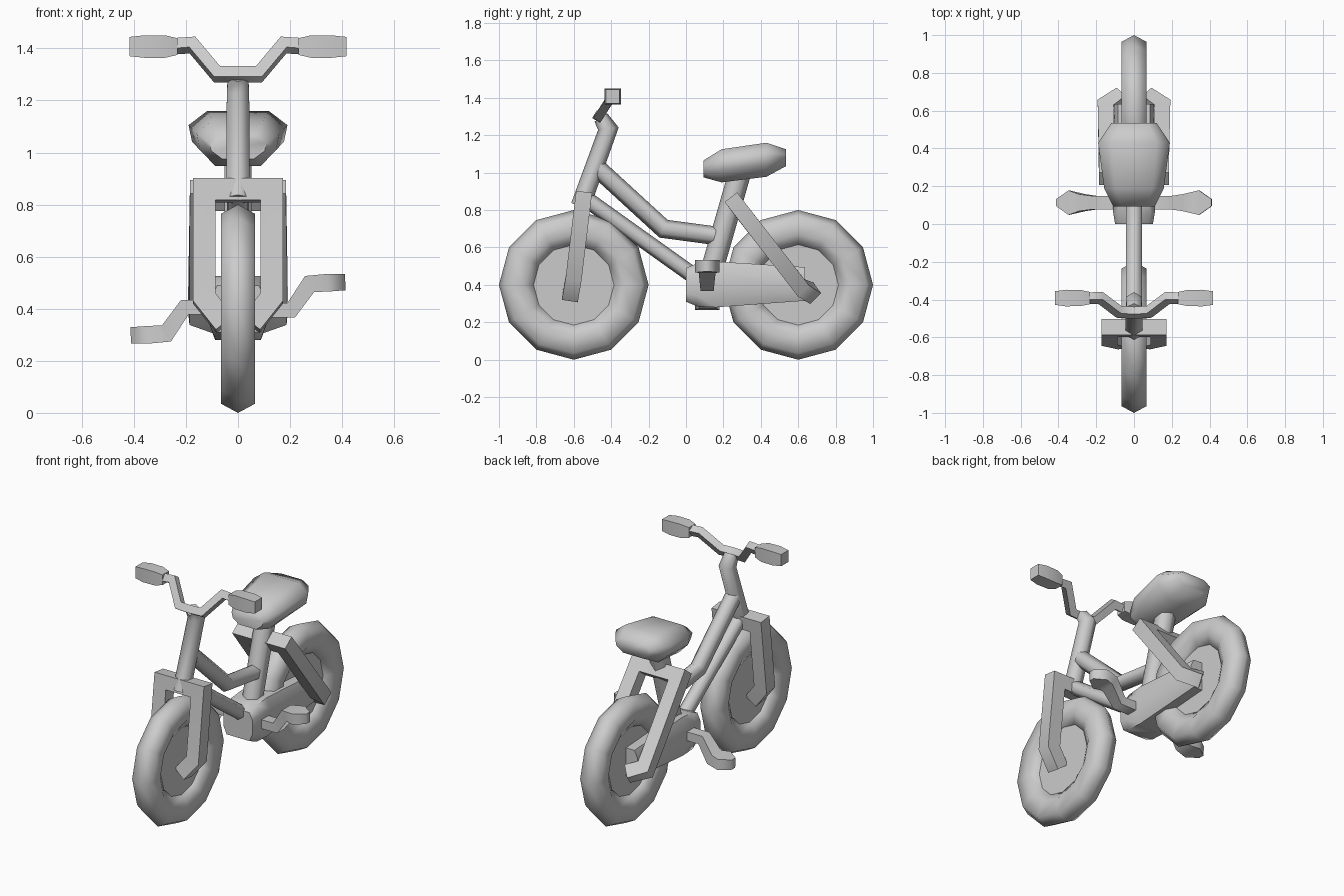
import bpy, bmesh, math
from mathutils import Vector

if "Cube" in bpy.data.objects:
    bpy.data.objects.remove(bpy.data.objects["Cube"])


def skin(name, rings, closed=False, angle=65):
    """Join a row of equal-sized vertex rings into one mesh object."""
    bm = bmesh.new()
    rows = [[bm.verts.new(p) for p in r] for r in rings]
    n = len(rows[0])
    pairs = list(zip(rows, rows[1:])) + ([(rows[-1], rows[0])] if closed else [])
    for a, b in pairs:
        for i in range(n):
            j = (i + 1) % n
            bm.faces.new((a[i], a[j], b[j], b[i]))
    if not closed:
        bm.faces.new(rows[0])
        bm.faces.new(rows[-1])
    bmesh.ops.recalc_face_normals(bm, faces=bm.faces)
    me = bpy.data.meshes.new(name)
    for f in bm.faces:
        f.smooth = True
    bm.to_mesh(me)
    bm.free()
    me.set_sharp_from_angle(angle=math.radians(angle))
    ob = bpy.data.objects.new(name, me)
    bpy.context.collection.objects.link(ob)
    return ob


def tube(name, path, sizes, side, sides=4):
    """Mitred tube; sizes = half widths (along side axis, across it)."""
    pts = [Vector(p) for p in path]
    if isinstance(sizes, (int, float)):
        sizes = [(sizes, sizes)] * len(pts)
    rings = []
    for i, p in enumerate(pts):
        d0 = (p - pts[i - 1]).normalized() if i else (pts[1] - p).normalized()
        d1 = (pts[i + 1] - p).normalized() if i < len(pts) - 1 else d0
        t = (d0 + d1).normalized()
        s = Vector(side)
        u = (s - t * s.dot(t)).normalized()
        v = t.cross(u)
        mitre = 1 / max(t.dot(d0), 0.6)
        k = 1 / math.cos(math.pi / sides)
        ring = []
        for j in range(sides):
            a = (j + 0.5) * 2 * math.pi / sides
            ring.append(p + u * math.cos(a) * k * sizes[i][0]
                        + v * math.sin(a) * k * sizes[i][1] * mitre)
        rings.append(ring)
    return skin(name, rings)


def both(half):
    """Mirror a half path across x = 0 (first point lies at x = 0)."""
    return [(-x, y, z) for x, y, z in half[:0:-1]] + half


# wheels: hexagonal tyre section swept in 12 steps, plus a solid disc
section = [(0, .4), (.065, .365), (.065, .27), (.03, .215), (-.03, .215), (-.065, .27), (-.065, .365)]
for label, cy in (("front", -.6), ("rear", .6)):
    def circle(prof):
        return [[(x, cy + r * math.cos(k * math.pi / 6), .4 + r * math.sin(k * math.pi / 6))
                 for x, r in prof] for k in range(12)]
    skin(label + "_tyre", circle(section), closed=True)
    skin(label + "_wheel_disc", list(zip(*circle([(-.025, .23), (.025, .23)]))))

# frame tubes
X = (1, 0, 0)
tube("head_tube", [(0, -.565, .82), (0, -.415, 1.235), (0, -.455, 1.295)],
     [(.045, .045), (.043, .043), (.038, .035)], X, 6)
tube("top_tube", [(0, -.48, 1.03), (0, -.12, .70), (0, .18, .66)], .043, X, 6)
tube("down_tube", [(0, -.55, .87), (0, .06, .435)], .038, X, 6)
tube("seat_tube", [(0, .285, .99), (0, .13, .45)], .052, X, 6)

# front fork and rear stays, with feet turned in to the hubs
tube("front_fork", both([(0, -.55, .855), (.13, -.55, .855), (.13, -.6, .44), (.05, -.618, .34)]),
     .043, (0, 1, -.12))
tube("rear_stays", both([(0, .265, .835), (.143, .265, .835), (.147, .615, .385), (.06, .672, .355)]),
     .042, (0, .8, .6))

# drive housing around the crank and rear wheel
housing = []
for y, w, lo, hi in ((0, .1, .31, .49), (.06, .11, .285, .515), (.16, .11, .28, .525), (.635, .105, .315, .495)):
    mid, h = (lo + hi) / 2, (hi - lo) / 2
    housing.append([(w * a, y, mid + h * b) for a, b in
                    ((.8, 1), (1, .5), (1, -.5), (.8, -1), (-.8, -1), (-1, -.5), (-1, .5), (-.8, 1))])
skin("drive_housing", housing)

# seat
seat = []
for y, w, lo, hi in ((.093, .11, .975, 1.065), (.19, .158, .948, 1.125), (.43, .19, .978, 1.16), (.535, .12, 1.035, 1.125)):
    h = hi - lo
    seat.append([(w * a, y, lo + h * b) for a, b in
                 ((.62, 1), (1, .7), (.93, .35), (.55, 0), (-.55, 0), (-.93, .35), (-1, .7), (-.62, 1))])
skin("seat", seat)

# handlebar
tube("handlebar", both([(0, -.47, 1.3), (.08, -.465, 1.3), (.175, -.393, 1.413), (.25, -.393, 1.408)]),
     .023, (0, .115, -.07))

# grips, cranks and pedals
for s, label in ((1, "right"), (-1, "left")):
    tube(label + "_grip", [(s * x, -.392, 1.407) for x in (.232, .28, .36, .417)],
         [(.032, .032), (.042, .043), (.044, .043), (.036, .037)], (0, 1, 0))
    tube(label + "_crank", [(s * x, .113, .4 + s * z) for x, z in
                            ((.08, -.005), (.205, -.005), (.275, .095), (.345, .1), (.412, .102))],
         [(.035, .028), (.035, .028), (.045, .032), (.065, .034), (.018, .031)], (0, 1, 0))
